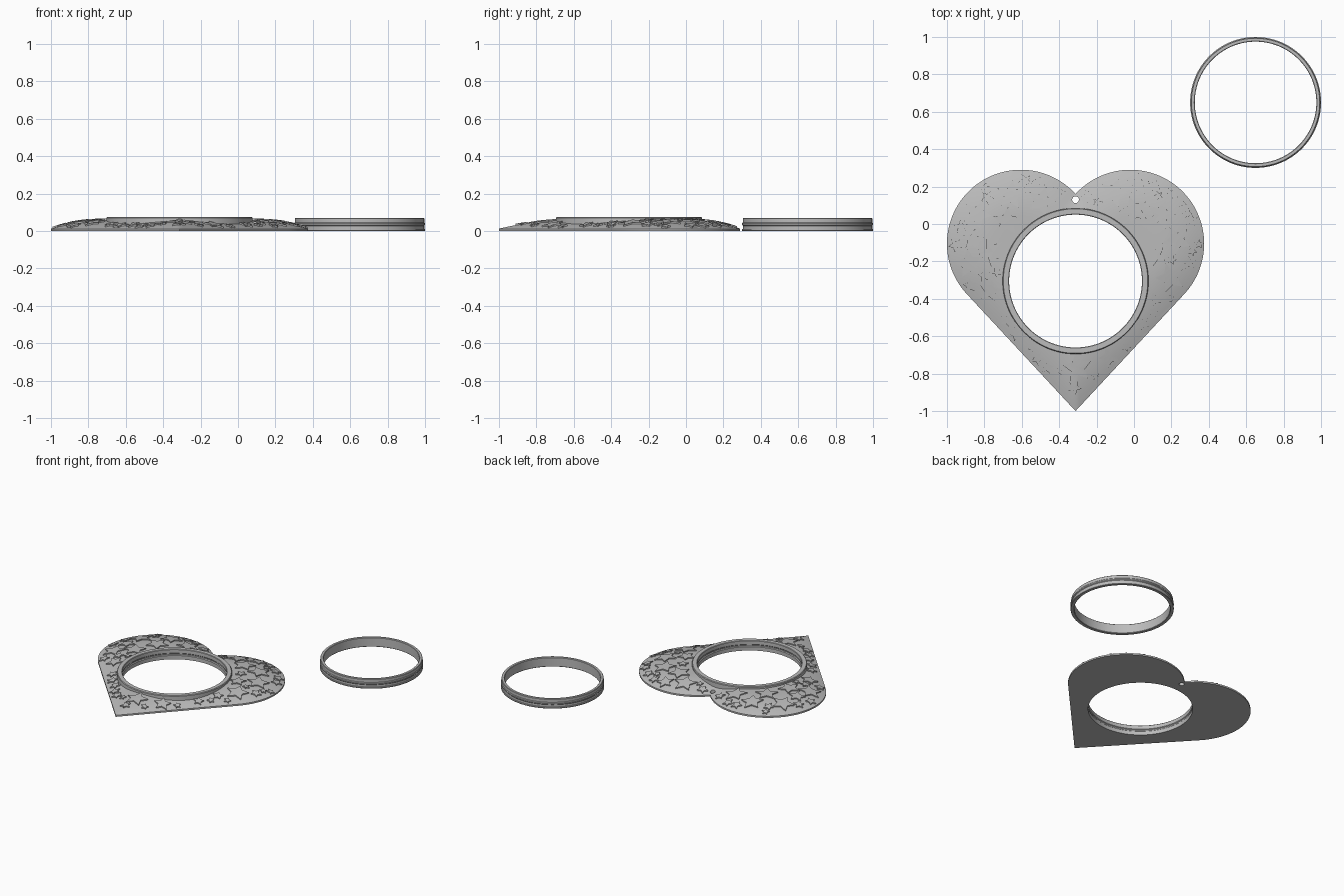
import bpy, bmesh, random
from math import sin, cos, pi, atan2, asin, hypot, radians

cube = bpy.data.objects.get("Cube")
if cube:
    bpy.data.objects.remove(cube)

grey = bpy.data.materials.new("plain grey")
grey.use_nodes = True
colour = (0.5, 0.5, 0.5, 1)
grey.diffuse_color = colour
grey.node_tree.nodes["Principled BSDF"].inputs["Base Color"].default_value = colour

CX, CY = -0.3125, -0.305       # centre of the round opening
RIM = 0.39                     # outer radius of the raised rim
LOBE_X, LOBE_Y, LOBE_R = 0.2925, -0.105, 0.395
TIP_Y = -1.0
HANG_Y, HANG_R = 0.13, 0.018


def add_object(name, bm, angle=30):
    bmesh.ops.recalc_face_normals(bm, faces=bm.faces)
    mesh = bpy.data.meshes.new(name)
    bm.to_mesh(mesh)
    bm.free()
    mesh.materials.append(grey)
    ob = bpy.data.objects.new(name, mesh)
    bpy.context.collection.objects.link(ob)
    return ob


def smooth(ob, angle=30):
    bpy.ops.object.select_all(action="DESELECT")
    ob.select_set(True)
    bpy.context.view_layer.objects.active = ob
    bpy.ops.object.shade_smooth_by_angle(angle=radians(angle))


def closed_sweep(name, columns):
    """Join closed cross-sections into one looped solid."""
    bm = bmesh.new()
    grid = [[bm.verts.new(p) for p in col] for col in columns]
    for i, a in enumerate(grid):
        b = grid[(i + 1) % len(grid)]
        for j in range(len(a)):
            k = (j + 1) % len(a)
            bm.faces.new((a[j], a[k], b[k], b[j]))
    return add_object(name, bm)


def heart_outline(arc_steps, line_steps):
    """Right half from notch to tip, then its mirror image."""
    to_tip = LOBE_Y - TIP_Y
    start = atan2((LOBE_R**2 - LOBE_X**2) ** 0.5, -LOBE_X)
    end = atan2(to_tip, LOBE_X) - asin(LOBE_R / hypot(LOBE_X, to_tip)) - pi / 2
    half = []
    for i in range(arc_steps + 1):
        a = start + (end - start) * i / arc_steps
        half.append((LOBE_X + LOBE_R * cos(a), LOBE_Y + LOBE_R * sin(a)))
    half[0] = (0, half[0][1])
    tx, ty = half[-1]
    for i in range(1, line_steps + 1):
        t = i / line_steps
        half.append((tx * (1 - t), ty + (TIP_Y - ty) * t))
    mirror = [(-x, y) for x, y in half[-2:0:-1]]
    return [(CX + x, y) for x, y in half + mirror]


outline = heart_outline(72, 28)
fine_edge = heart_outline(150, 80)


def edge_distance(x, y):
    return min(hypot(x - a, y - b) for a, b in fine_edge)


def surface(x, y):
    """Height of the domed plate."""
    t = min(edge_distance(x, y) / 0.25, 1)
    return 0.012 + 0.046 * (1 - (1 - t) ** 2)


# Heart plate: domed top running into the raised rim and grooved opening
rim_profile = [(RIM, 0.07), (0.386, 0.075), (0.358, 0.075), (0.355, 0.072),
               (0.355, 0.046), (0.36, 0.041), (0.36, 0.033), (0.355, 0.028),
               (0.355, 0)]
columns = []
STEPS = 14
for ox, oy in outline:
    a = atan2(oy - CY, ox - CX)
    rx, ry = CX + RIM * cos(a), CY + RIM * sin(a)
    col = [(ox, oy, 0), (ox, oy, 0.012)]
    for s in range(1, STEPS + 1):
        t = (s / STEPS) ** 1.5
        x, y = ox + (rx - ox) * t, oy + (ry - oy) * t
        col.append((x, y, surface(x, y)))
    col += [(CX + r * cos(a), CY + r * sin(a), z) for r, z in rim_profile]
    columns.append(col)
plate = closed_sweep("heart_plate", columns)

# Small hanging hole below the notch
bpy.ops.mesh.primitive_cylinder_add(vertices=32, radius=HANG_R, depth=0.4,
                                    location=(CX, HANG_Y, 0))
cutter = bpy.context.object
cutter.hide_render = True
cut = plate.modifiers.new("hanging hole", "BOOLEAN")
cut.operation = "DIFFERENCE"
cut.solver = "EXACT"
cut.object = cutter
bpy.context.view_layer.objects.active = plate
bpy.ops.object.modifier_apply(modifier=cut.name)
bpy.data.objects.remove(cutter)
smooth(plate)

# Raised stars scattered over the dome, large ones first
random.seed(4)
placed = []
bm = bmesh.new()
for size, tries in ((0.08, 900), (0.06, 500), (0.038, 900), (0.026, 900)):
    for _ in range(tries):
        x, y = random.uniform(-1, 0.38), random.uniform(-1, 0.3)
        if hypot(x - CX, y - CY) < RIM + size * 0.85:
            continue
        if hypot(x - CX, y - HANG_Y) < size + HANG_R:
            continue
        if any(hypot(x - a, y - b) < 0.87 * (size + r) for a, b, r in placed):
            continue
        # Nearest edge points must lie outside, so test against the outline
        inside = False
        for (x1, y1), (x2, y2) in zip(outline, outline[1:] + outline[:1]):
            if (y1 > y) != (y2 > y) and x < x1 + (y - y1) * (x2 - x1) / (y2 - y1):
                inside = not inside
        if not inside or edge_distance(x, y) < size * 1.05:
            continue
        placed.append((x, y, size))
        turn = random.uniform(0, 2 * pi)
        top, low = [], []
        for k in range(10):
            r = size * (0.5 if k % 2 else 1)
            px, py = x + r * cos(turn + k * pi / 5), y + r * sin(turn + k * pi / 5)
            z = surface(px, py)
            top.append(bm.verts.new((px, py, z + 0.008)))
            low.append(bm.verts.new((px, py, z - 0.008)))
        peak = bm.verts.new((x, y, surface(x, y) + 0.008))
        base = bm.verts.new((x, y, surface(x, y) - 0.008))
        for k in range(10):
            n = (k + 1) % 10
            bm.faces.new((top[k], top[n], peak))
            bm.faces.new((low[n], low[k], base))
            bm.faces.new((low[k], low[n], top[n], top[k]))
smooth(add_object("raised_stars", bm))

# Separate snap-in ring with a ridge round its outside
ring_profile = [(0.325, 0.003), (0.325, 0.067), (0.328, 0.07), (0.343, 0.07),
                (0.346, 0.067), (0.346, 0.046), (0.35, 0.041), (0.35, 0.033),
                (0.346, 0.028), (0.346, 0.012), (0.35, 0.01), (0.35, 0.002),
                (0.348, 0), (0.328, 0)]
ring = closed_sweep("loose_ring", [
    [(0.65 + r * cos(a), 0.65 + r * sin(a), z) for r, z in ring_profile]
    for a in (2 * pi * i / 128 for i in range(128))])
smooth(ring)
